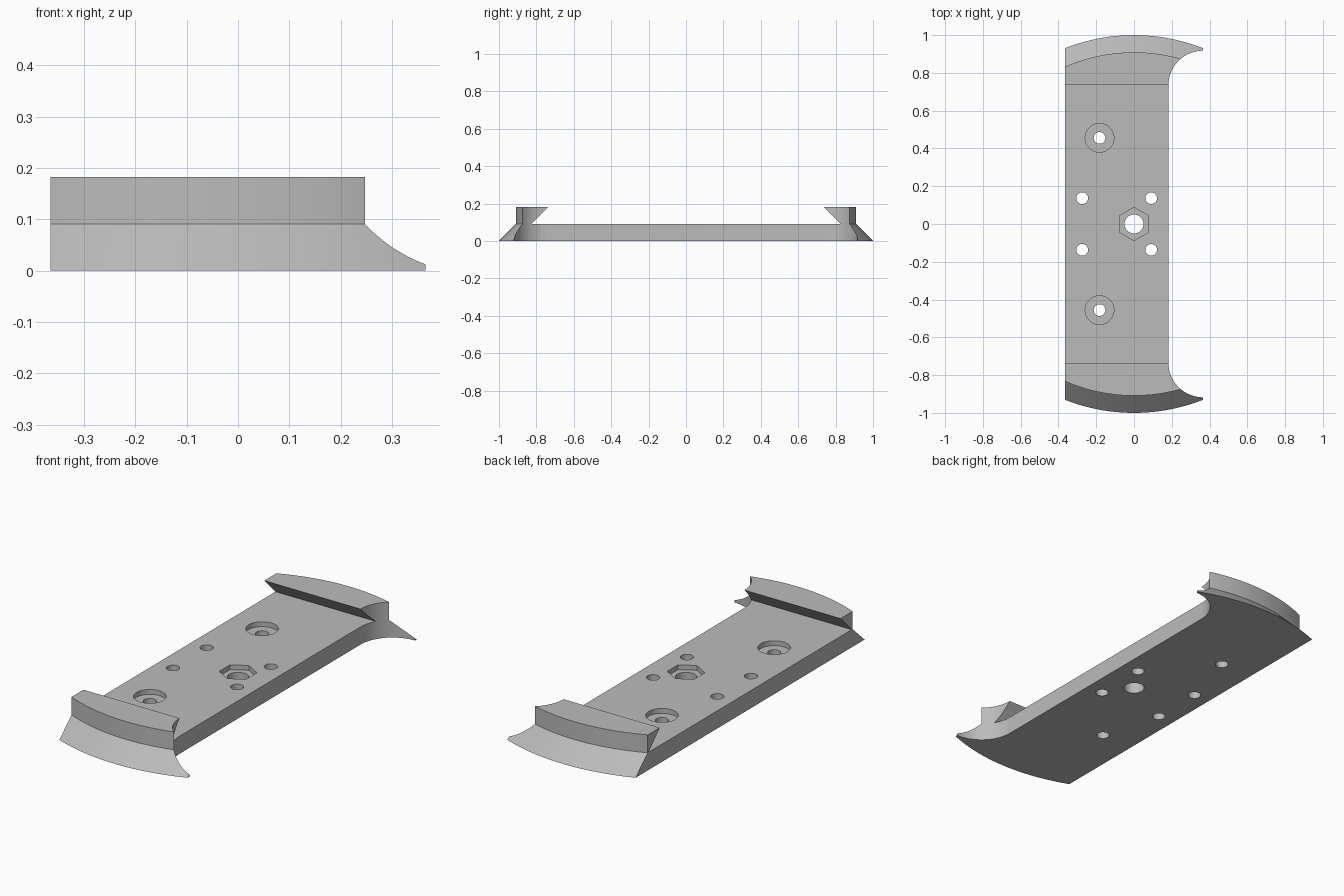
import bpy, bmesh, math

if "Cube" in bpy.data.objects:
    bpy.data.objects.remove(bpy.data.objects["Cube"], do_unlink=True)

HALF, TOP, FLOOR = 0.365, 0.183, 0.091

grey = bpy.data.materials.new("plain grey")
grey.use_nodes = True
colour = (0.5, 0.5, 0.5, 1)
grey.diffuse_color = colour
grey.node_tree.nodes["Principled BSDF"].inputs["Base Color"].default_value = colour


def loft(name, rings):
    """Closed solid through rings with equal numbers of points."""
    bm = bmesh.new()
    loops = [[bm.verts.new(p) for p in ring] for ring in rings]
    n = len(loops[0])
    for low, high in zip(loops, loops[1:]):
        for i in range(n):
            j = (i + 1) % n
            bm.faces.new((low[i], low[j], high[j], high[i]))
    bm.faces.new(loops[0][::-1])
    bm.faces.new(loops[-1])
    bmesh.ops.recalc_face_normals(bm, faces=bm.faces)
    mesh = bpy.data.meshes.new(name)
    bm.to_mesh(mesh)
    bm.free()
    mesh.materials.append(grey)
    obj = bpy.data.objects.new(name, mesh)
    bpy.context.collection.objects.link(obj)
    return obj


def circle(x, y, z, r, n, turn=0.0):
    angles = [turn + 2 * math.pi * i / n for i in range(n)]
    return [(x + r * math.cos(a), y + r * math.sin(a), z) for a in angles]


def post(name, x, y, r, bottom, n=32, turn=0.0):
    return loft(name, [circle(x, y, z, r, n, turn) for z in (bottom, 0.3)])


def combine(target, cutter, operation):
    """Apply a boolean and remove its cutter."""
    cutter.hide_render = True
    mod = target.modifiers.new(operation, 'BOOLEAN')
    mod.operation, mod.solver, mod.object = operation, 'EXACT', cutter
    bpy.context.view_layer.objects.active = target
    bpy.ops.object.modifier_apply(modifier=mod.name)
    bpy.data.objects.remove(cutter, do_unlink=True)


# Plan outline: straight left edge, right edge flaring out to a tip at each end
neck = HALF / 2
flare_y = 0.735
arc = []
for i in range(25):
    a = math.pi / 2 + math.pi / 2 * i / 24
    arc.append((HALF + neck * math.cos(a), flare_y + neck * math.sin(a)))
outline = [(-HALF, -1.1), (HALF, -1.1)] + [(x, -y) for x, y in arc]
outline += arc[::-1] + [(HALF, 1.1), (-HALF, 1.1)]
plate = loft("mounting_plate", [[(x, y, z) for x, y in outline] for z in (-0.1, 0.3)])

# Round rim: sloping skirt below a straight wall
disc = loft("rim_disc", [circle(0, 0, z, r, 192, math.pi / 2)
                         for z, r in ((0, 1), (FLOOR, 0.909), (TOP, 0.909))])
combine(plate, disc, 'INTERSECT')

# Undercut channel between the end lips
section = [(-0.826, FLOOR), (0.826, FLOOR), (0.735, TOP), (0.644, 2 * TOP - FLOOR),
           (-0.644, 2 * TOP - FLOOR), (-0.735, TOP)]
channel = loft("channel_cutter", [[(x, y, z) for y, z in section] for x in (-0.6, 0.6)])
combine(plate, channel, 'DIFFERENCE')

# Countersunk screw holes, four small holes, and the central nut pocket
pocket = FLOOR - 0.025
cutters = [post("nut_pocket", 0, 0, 0.088, pocket, 6, math.pi / 2),
           post("centre_hole", 0, 0, 0.05, -0.1)]
for side in (-1, 1):
    cutters.append(post("screw_recess", -neck, side * 0.456, 0.076, pocket, 48))
    cutters.append(post("screw_hole", -neck, side * 0.456, 0.031, -0.1))
    for x in (-0.274, 0.091):
        cutters.append(post("small_hole", x, side * 0.137, 0.031, -0.1))
for cutter in cutters:
    combine(plate, cutter, 'DIFFERENCE')

# Smooth the curved walls, keep the edges crisp
bpy.ops.object.select_all(action='DESELECT')
plate.select_set(True)
bpy.context.view_layer.objects.active = plate
bpy.ops.object.shade_smooth_by_angle(angle=math.radians(20))
